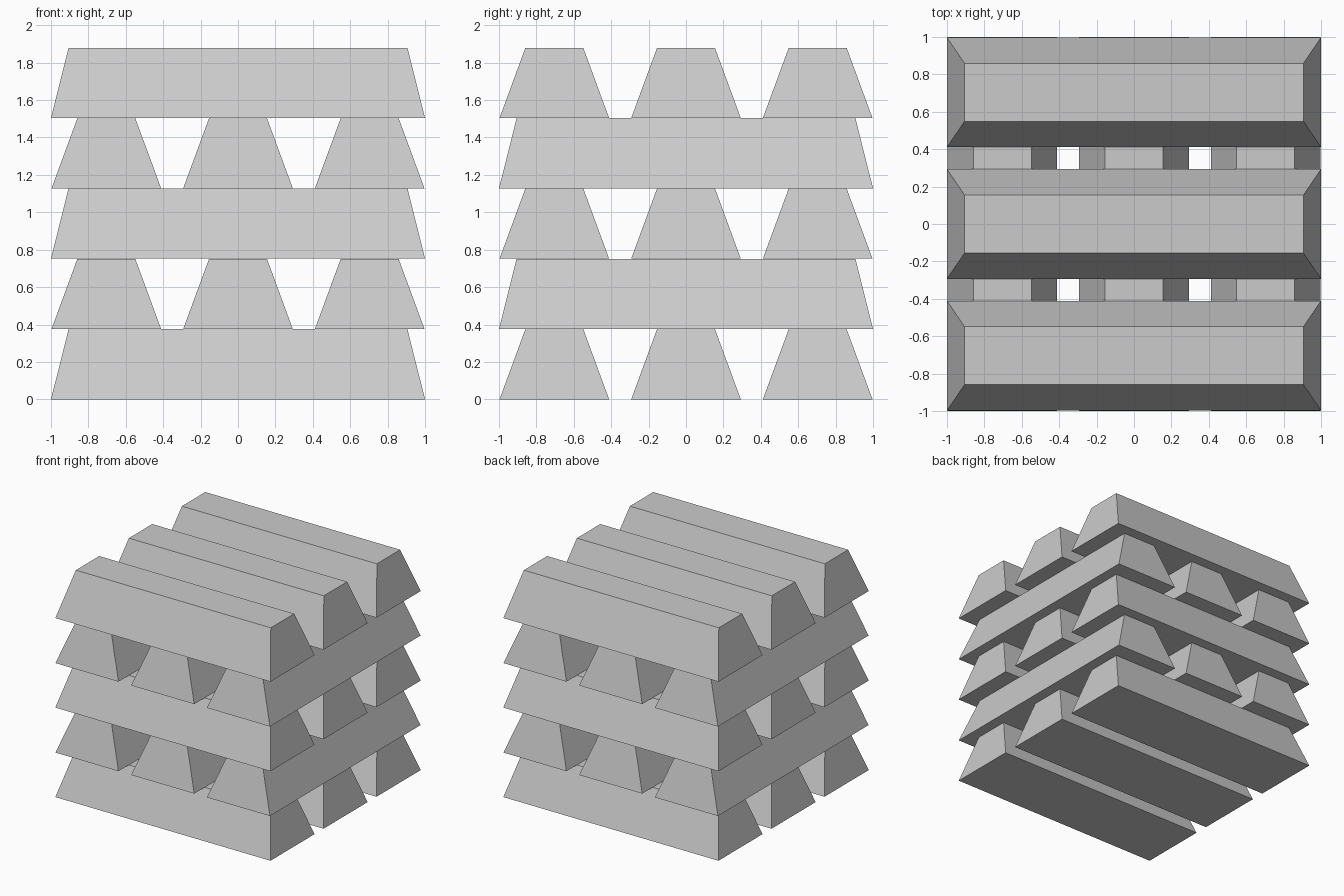
import bpy, bmesh, math

if "Cube" in bpy.data.objects:
    bpy.data.objects.remove(bpy.data.objects["Cube"])

HEIGHT, PITCH, SPACING = 0.375, 0.376, 0.704


def ingot(name, location, turn):
    # Tapered bar: a cube whose top face is narrowed
    bm = bmesh.new()
    bmesh.ops.create_cube(bm, size=2)
    for v in bm.verts:
        top = v.co.z > 0
        v.co.x *= 0.906 if top else 1.0
        v.co.y *= 0.155 if top else 0.293
        v.co.z = HEIGHT if top else 0
    mesh = bpy.data.meshes.new(name)
    bm.to_mesh(mesh)
    bm.free()
    obj = bpy.data.objects.new(name, mesh)
    obj.location = location
    obj.rotation_euler.z = turn
    bpy.context.collection.objects.link(obj)


# Five layers of three bars, alternating direction
for layer in range(5):
    for i in (-1, 0, 1):
        offset = i * SPACING
        z = layer * PITCH
        name = f"ingot_layer{layer + 1}_{i + 2}"
        if layer % 2:
            ingot(name, (offset, 0, z), math.pi / 2)
        else:
            ingot(name, (0, offset, z), 0)
